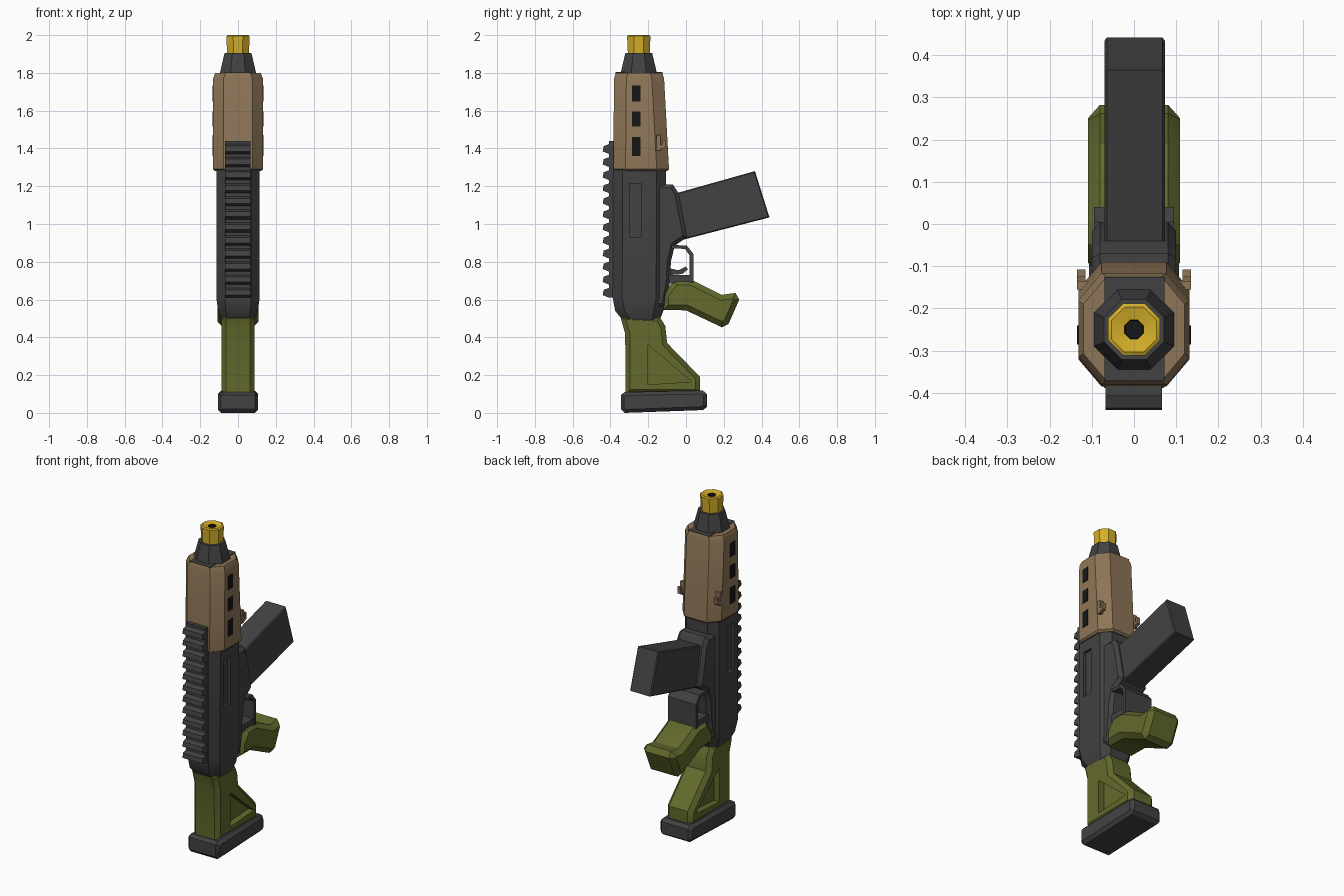
import bpy, bmesh, math

if "Cube" in bpy.data.objects:
    bpy.data.objects.remove(bpy.data.objects["Cube"])


def material(name, rgb):
    m = bpy.data.materials.new(name)
    m.diffuse_color = (*rgb, 1)
    m.use_nodes = True
    m.node_tree.nodes["Principled BSDF"].inputs["Base Color"].default_value = m.diffuse_color
    return m


GRAY = material("dark gray", (0.055, 0.055, 0.056))
TAN = material("tan", (0.27, 0.18, 0.095))
OLIVE = material("olive green", (0.125, 0.143, 0.025))
YELLOW = material("yellow", (0.66, 0.43, 0.022))
BLACK = material("black", (0.008, 0.008, 0.008))


def finish(name, bm, mats):
    bmesh.ops.recalc_face_normals(bm, faces=bm.faces)
    me = bpy.data.meshes.new(name)
    bm.to_mesh(me)
    bm.free()
    for m in mats:
        me.materials.append(m)
    ob = bpy.data.objects.new(name, me)
    bpy.context.collection.objects.link(ob)
    return ob


def prism(name, pts, x0, x1, mat, bevel=0.0):
    """Side profile of (y, z) points extruded along x, with chamfered outline."""
    bm = bmesh.new()
    a = [bm.verts.new((x0, y, z)) for y, z in pts]
    b = [bm.verts.new((x1, y, z)) for y, z in pts]
    n = len(pts)
    bm.faces.new(a)
    bm.faces.new(b[::-1])
    for i in range(n):
        j = (i + 1) % n
        bm.faces.new((a[i], b[i], b[j], a[j]))
    bmesh.ops.recalc_face_normals(bm, faces=bm.faces)
    if bevel:
        rim = [e for e in bm.edges if abs(e.verts[0].co.x - e.verts[1].co.x) < 1e-6]
        bmesh.ops.bevel(bm, geom=rim, offset=bevel, segments=1, affect='EDGES', clamp_overlap=True)
    return finish(name, bm, [mat])


def box(name, x0, x1, y0, y1, z0, z1, mat, bevel=0.0):
    return prism(name, [(y0, z0), (y1, z0), (y1, z1), (y0, z1)], x0, x1, mat, bevel)


def loft(name, rings, mats, bands=None):
    """Skin a stack of equal-length point rings, with caps at both ends."""
    bm = bmesh.new()
    vs = [[bm.verts.new(p) for p in r] for r in rings]
    n = len(rings[0])
    bm.faces.new(vs[0])
    for k in range(len(vs) - 1):
        for i in range(n):
            j = (i + 1) % n
            f = bm.faces.new((vs[k][i], vs[k][j], vs[k + 1][j], vs[k + 1][i]))
            f.material_index = bands[k] if bands else 0
    bm.faces.new(vs[-1]).material_index = bands[-1] if bands else 0
    return finish(name, bm, mats)


def octagon(z, y0, y1, w, cx=0.055, cy=0.065):
    return [(-w, y0 + cy, z), (cx - w, y0, z), (w - cx, y0, z), (w, y0 + cy, z),
            (w, y1 - cy, z), (w - cx, y1, z), (cx - w, y1, z), (-w, y1 - cy, z)]


def circle(z, r, n=8, y=-0.25):
    return [(r * math.cos((i + 0.5) * math.tau / n), y + r * math.sin((i + 0.5) * math.tau / n), z)
            for i in range(n)]


def cut(ob, cutter):
    mod = ob.modifiers.new("cut", 'BOOLEAN')
    mod.operation, mod.solver, mod.object = 'DIFFERENCE', 'EXACT', cutter
    bpy.context.view_layer.objects.active = ob
    bpy.ops.object.modifier_apply(modifier=mod.name)
    bpy.data.objects.remove(cutter)


# Butt pad and stock with a triangular recess on each side
prism("butt_pad", [(-0.345, 0.02), (-0.325, 0.0), (0.09, 0.015), (0.11, 0.03), (0.11, 0.10),
                   (0.09, 0.118), (-0.325, 0.11), (-0.345, 0.095)], -0.107, 0.107, GRAY, 0.018)
stock = prism("stock", [(-0.32, 0.10), (0.075, 0.10), (0.075, 0.19), (-0.10, 0.37), (-0.11, 0.46),
                        (-0.14, 0.51), (-0.33, 0.52), (-0.345, 0.50), (-0.322, 0.42)],
              -0.088, 0.088, OLIVE, 0.03)
for s in (-1, 1):
    cut(stock, prism("stock_cutter", [(-0.20, 0.15), (0.03, 0.165), (-0.20, 0.36)],
                     s * 0.05, s * 0.2, OLIVE))

# Receiver with port recess
receiver = loft("receiver", [octagon(0.49, -0.335, -0.14, 0.085, 0.03, 0.04),
                             octagon(0.54, -0.375, -0.12, 0.105, 0.04, 0.05),
                             octagon(0.61, -0.388, -0.108, 0.115, 0.045, 0.05),
                             octagon(1.30, -0.385, -0.106, 0.115, 0.045, 0.05)], [GRAY])
for s in (-1, 1):
    cut(receiver, box("port_cutter", s * 0.098, s * 0.2, -0.30, -0.235, 0.93, 1.215, GRAY))
prism("magazine_well", [(-0.20, 1.21), (-0.07, 1.21), (-0.04, 1.165), (0.005, 0.93), (-0.06, 0.885),
                        (-0.08, 0.80), (-0.085, 0.69), (-0.11, 0.56), (-0.20, 0.56)],
      -0.10, 0.10, GRAY, 0.02)

# Magazine
prism("magazine", [(-0.08, 1.155), (0.365, 1.28), (0.442, 1.035), (-0.03, 0.913)],
      -0.07, 0.073, GRAY, 0.006)

# Trigger guard and trigger
prism("trigger_guard", [(-0.08, 0.89), (0.005, 0.885), (0.04, 0.84), (0.04, 0.69), (0.018, 0.69),
                        (0.018, 0.835), (-0.005, 0.868), (-0.08, 0.872)], -0.095, 0.095, GRAY)
prism("trigger", [(-0.085, 0.765), (-0.04, 0.755), (0.0, 0.775), (0.01, 0.76), (-0.02, 0.735),
                  (-0.085, 0.73)], -0.03, 0.03, GRAY)
box("guard_base", -0.09, 0.09, -0.09, 0.035, 0.685, 0.73, GRAY)

# Pistol grip
prism("grip", [(-0.12, 0.545), (-0.12, 0.63), (-0.06, 0.705), (0.03, 0.705), (0.19, 0.625),
               (0.262, 0.635), (0.282, 0.60), (0.225, 0.47), (0.19, 0.453), (0.0, 0.543)],
      -0.109, 0.109, OLIVE, 0.028)

# Handguard, dark front plate, side slots and sling hooks
loft("handguard", [octagon(1.28, -0.375, -0.10, 0.124), octagon(1.29, -0.385, -0.09, 0.132),
                   octagon(1.77, -0.381, -0.116, 0.132), octagon(1.80, -0.372, -0.125, 0.12)], [TAN])
box("front_plate", -0.07, 0.072, -0.372, -0.125, 1.797, 1.804, GRAY)
for s, side in ((-1, "left"), (1, "right")):
    for i, (z, h) in enumerate(((1.41, 0.10), (1.555, 0.08), (1.69, 0.085))):
        box(f"{side}_slot_{i + 1}", s * 0.130, s * 0.1345, -0.286, -0.24, z - h / 2, z + h / 2, BLACK)
    box(f"{side}_hook_foot", s * 0.09, s * 0.135, -0.155, -0.135, 1.39, 1.47, TAN)
    prism(f"{side}_sling_hook", [(-0.15, 1.39), (-0.11, 1.405), (-0.108, 1.445), (-0.125, 1.445),
                                 (-0.125, 1.42), (-0.15, 1.415)], s * 0.115, s * 0.135, TAN)

# Toothed top rail
teeth, z0, z1 = 12, 0.61, 1.44
step = (z1 - z0) / teeth
outline = [(-0.37, z1), (-0.37, z0)]
for i in range(teeth):
    z = z0 + i * step
    outline += [(-0.408, z), (-0.441, z + step * 0.2), (-0.436, z + step * 0.6), (-0.408, z + step * 0.75)]
outline.append((-0.408, z1))
prism("top_rail", outline, -0.068, 0.066, GRAY)

# Muzzle collar and hollow yellow tip
loft("muzzle_collar", [circle(1.79, 0.105), circle(1.81, 0.101), circle(1.905, 0.077)], [GRAY])
loft("muzzle_tip", [circle(1.89, 0.062), circle(1.995, 0.067), circle(2.0, 0.058),
                    circle(1.992, 0.024), circle(1.94, 0.022)], [YELLOW, BLACK], [0, 0, 0, 1, 1])

# Soft shading with sharp edges kept
bpy.ops.object.select_all(action='DESELECT')
for ob in bpy.context.scene.objects:
    ob.select_set(True)
    bpy.context.view_layer.objects.active = ob
bpy.ops.object.shade_smooth_by_angle(angle=math.radians(32))
